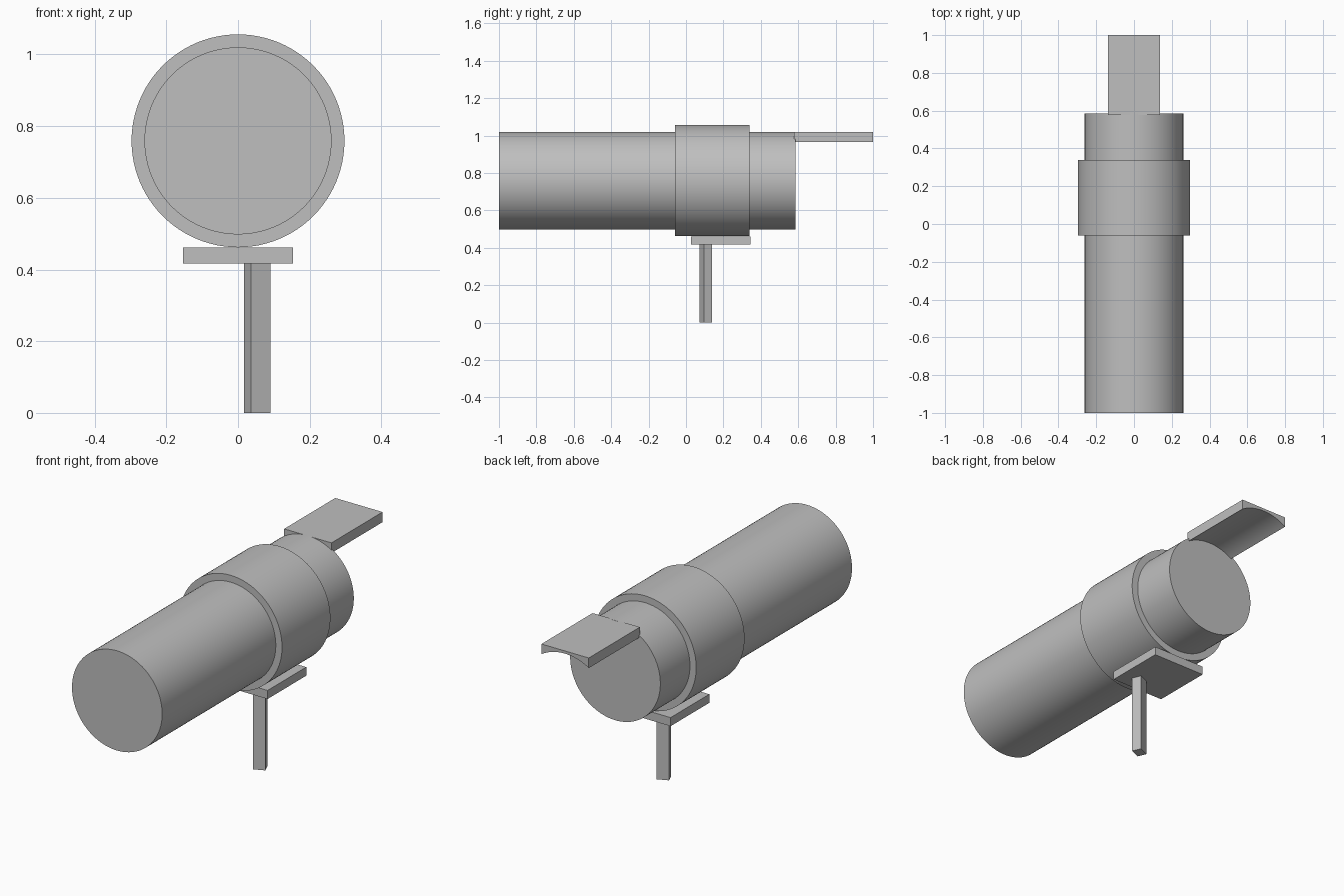
import bpy, math
from mathutils import Matrix

cube = bpy.data.objects.get("Cube")
if cube:
    bpy.data.objects.remove(cube, do_unlink=True)

AXIS_Z = 0.759      # height of the barrel axis
TUBE_R = 0.261

grey = bpy.data.materials.new("mid grey")
grey.use_nodes = True
colour = (0.52, 0.52, 0.52, 1)
grey.diffuse_color = colour
grey.node_tree.nodes["Principled BSDF"].inputs["Base Color"].default_value = colour


def finish(name, smooth=False):
    ob = bpy.context.object
    ob.name = ob.data.name = name
    ob.data.materials.append(grey)
    if smooth:
        bpy.ops.object.shade_smooth_by_angle(angle=math.radians(30))
    return ob


def cylinder_y(name, radius, y0, y1):
    bpy.ops.mesh.primitive_cylinder_add(
        vertices=96, radius=radius, depth=y1 - y0,
        location=(0, (y0 + y1) / 2, AXIS_Z), rotation=(math.pi / 2, 0, 0))
    return finish(name, True)


def box(name, size, centre, turn=0):
    bpy.ops.mesh.primitive_cube_add(size=1, location=centre, rotation=(0, 0, turn))
    ob = finish(name)
    ob.data.transform(Matrix.Diagonal((*size, 1)))
    return ob


# Barrel and the collar around it
cylinder_y("barrel", TUBE_R, -1.0, 0.585)
cylinder_y("collar", 0.297, -0.06, 0.34)

# Mounting plate and the slightly turned post below it
box("mounting_plate", (0.306, 0.32, 0.045), (0, 0.186, 0.439))
box("post", (0.06, 0.049, 0.418), (0.054, 0.106, 0.209), math.radians(23))

# Rear shade: flat top, hollow arched underside
half, top, low = 0.137, 1.019, 0.966
steps = 24
sweep = math.asin(half / TUBE_R)
arc_z = low - TUBE_R * math.cos(sweep)
profile = [(half, top), (-half, top)]
for i in range(steps + 1):
    a = -sweep + 2 * sweep * i / steps
    profile.append((TUBE_R * math.sin(a), arc_z + TUBE_R * math.cos(a)))
n = len(profile)
verts = [(x, y, z) for y in (0.577, 1.0) for x, z in profile]
faces = [tuple(reversed(range(n))), tuple(range(n, 2 * n))]
faces += [(i, (i + 1) % n, (i + 1) % n + n, i + n) for i in range(n)]
mesh = bpy.data.meshes.new("rear_shade")
mesh.from_pydata(verts, [], faces)
shade = bpy.data.objects.new("rear_shade", mesh)
bpy.context.collection.objects.link(shade)
bpy.ops.object.select_all(action='DESELECT')
shade.select_set(True)
bpy.context.view_layer.objects.active = shade

# Make the shade's faces point outward
bpy.ops.object.mode_set(mode='EDIT')
bpy.ops.mesh.select_all(action='SELECT')
bpy.ops.mesh.normals_make_consistent(inside=False)
bpy.ops.object.mode_set(mode='OBJECT')
finish("rear_shade", True)
